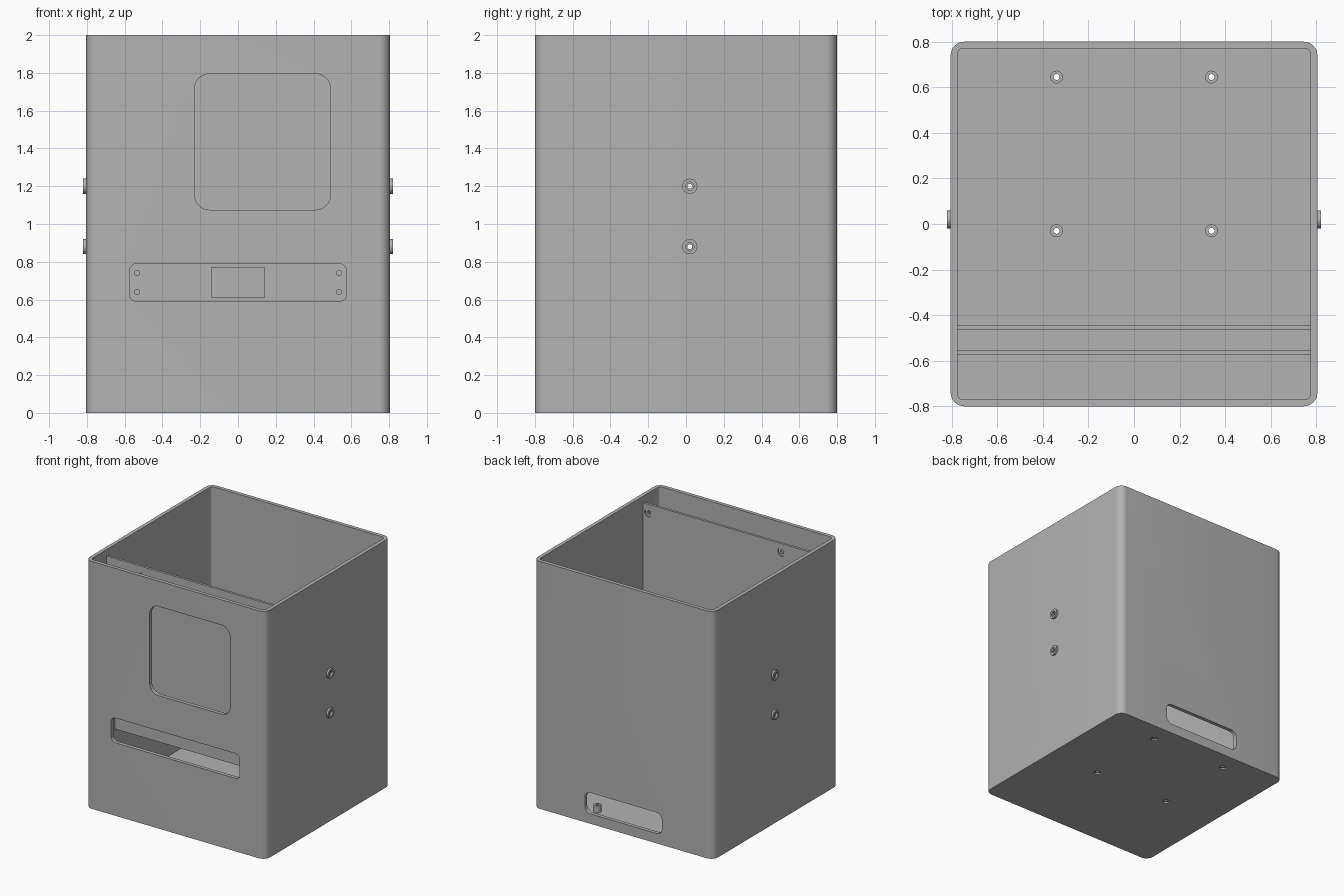
import bpy, bmesh
from math import sin, cos, pi
from mathutils import Matrix

cube = bpy.data.objects.get("Cube")
if cube:
    bpy.data.objects.remove(cube, do_unlink=True)

grey = bpy.data.materials.new("plain_grey")
grey.use_nodes = True
grey.diffuse_color = (0.45, 0.45, 0.45, 1)
grey.node_tree.nodes["Principled BSDF"].inputs["Base Color"].default_value = (0.45, 0.45, 0.45, 1)

# Maps local (u, v, depth) onto the world for each extrusion axis
AXES = {
    "X": lambda u, v, d: (d, u, v),
    "Y": lambda u, v, d: (u, d, v),
    "Z": lambda u, v, d: (u, v, d),
}


def prism(name, axis, centre, size, depth, radius=0.0, steps=8):
    """Rounded rectangle extruded along an axis between two depths."""
    hw, hh = size[0] / 2, size[1] / 2
    outline = []
    for i, (sx, sy) in enumerate([(1, 1), (-1, 1), (-1, -1), (1, -1)]):
        for k in range(steps + 1 if radius else 1):
            a = (i + k / steps) * pi / 2
            outline.append((centre[0] + sx * (hw - radius) + radius * cos(a),
                            centre[1] + sy * (hh - radius) + radius * sin(a)))
    return extrude(name, axis, outline, depth)


def disc(name, axis, centre, radius, depth, sides=32):
    """Round bar along an axis between two depths."""
    outline = [(centre[0] + radius * cos(2 * pi * k / sides),
                centre[1] + radius * sin(2 * pi * k / sides)) for k in range(sides)]
    return extrude(name, axis, outline, depth)


def extrude(name, axis, outline, depth):
    bm = bmesh.new()
    low, high = [[bm.verts.new(AXES[axis](u, v, d)) for u, v in outline] for d in depth]
    bm.faces.new(low)
    bm.faces.new(high)
    n = len(outline)
    for i in range(n):
        j = (i + 1) % n
        bm.faces.new((low[i], low[j], high[j], high[i]))
    bmesh.ops.recalc_face_normals(bm, faces=bm.faces)
    mesh = bpy.data.meshes.new(name)
    bm.to_mesh(mesh)
    bm.free()
    mesh.materials.append(grey)
    obj = bpy.data.objects.new(name, mesh)
    bpy.context.collection.objects.link(obj)
    return obj


def combine(target, others, operation="DIFFERENCE"):
    """Apply boolean operations and discard the helper solids."""
    bpy.context.view_layer.objects.active = target
    for other in others:
        other.hide_render = True
        mod = target.modifiers.new("boolean", "BOOLEAN")
        mod.operation = operation
        mod.solver = "EXACT"
        mod.object = other
        bpy.ops.object.modifier_apply(modifier=mod.name)
        bpy.data.objects.remove(other, do_unlink=True)


# Open-topped case with rounded vertical corners
case = prism("case", "Z", (0, 0), (1.61, 1.6), (0, 2), 0.06)
combine(case, [prism("cavity", "Z", (0, 0), (1.55, 1.54), (0.03, 2.1), 0.025)])

# Front window, front slot and rear cable slot
combine(case, [
    prism("window", "Y", (0.13, 1.435), (0.72, 0.72), (-0.9, -0.7), 0.08),
    prism("front_slot", "Y", (0, 0.69), (1.15, 0.2), (-0.9, -0.7), 0.04),
    prism("rear_slot", "Y", (0, 0.165), (0.69, 0.17), (0.7, 0.9), 0.05),
])

# Side bosses with stepped through holes
for z in (0.88, 1.2):
    for s in (-1, 1):
        combine(case, [disc("boss", "X", (0.02, z), 0.04, sorted((s * 0.79, s * 0.82)))], "UNION")
        combine(case, [disc("bore", "X", (0.02, z), 0.022, sorted((s * 0.805, s * 0.9))),
                       disc("hole", "X", (0.02, z), 0.013, sorted((s * 0.7, s * 0.9)))])

# Floor standoffs with holes through the base
for x in (-0.34, 0.34):
    for y in (-0.03, 0.645):
        combine(case, [disc("standoff", "Z", (x, y), 0.028, (0.02, 0.085))], "UNION")
        combine(case, [disc("recess", "Z", (x, y), 0.026, (-0.1, 0.012)),
                       disc("hole", "Z", (x, y), 0.013, (-0.1, 0.2))])

# Upper panel behind the window, with recessed mounting holes at its corners
upper_panel = prism("upper_panel", "Y", (0, 1.435), (1.55, 1.03), (-0.575, -0.555))
for x in (-0.465, 0.725):
    for z in (0.99, 1.88):
        combine(upper_panel, [disc("recess", "Y", (x, z), 0.033, (-0.563, -0.5)),
                              disc("hole", "Y", (x, z), 0.015, (-0.7, -0.5))])

# Lower panel behind the slot, with a rectangular opening and four screw holes
lower_panel = prism("lower_panel", "Y", (0, 0.69), (1.55, 0.36), (-0.465, -0.445))
combine(lower_panel, [prism("opening", "Y", (0, 0.69), (0.28, 0.16), (-0.5, -0.4))])
for x in (-0.535, 0.535):
    for z in (0.64, 0.74):
        combine(lower_panel, [disc("hole", "Y", (x, z), 0.014, (-0.5, -0.4))])

# Smooth the rounded corners and keep the edges sharp
for obj in (case, upper_panel, lower_panel):
    bpy.ops.object.select_all(action="DESELECT")
    obj.select_set(True)
    bpy.context.view_layer.objects.active = obj
    bpy.ops.object.shade_smooth_by_angle(angle=pi / 6)
